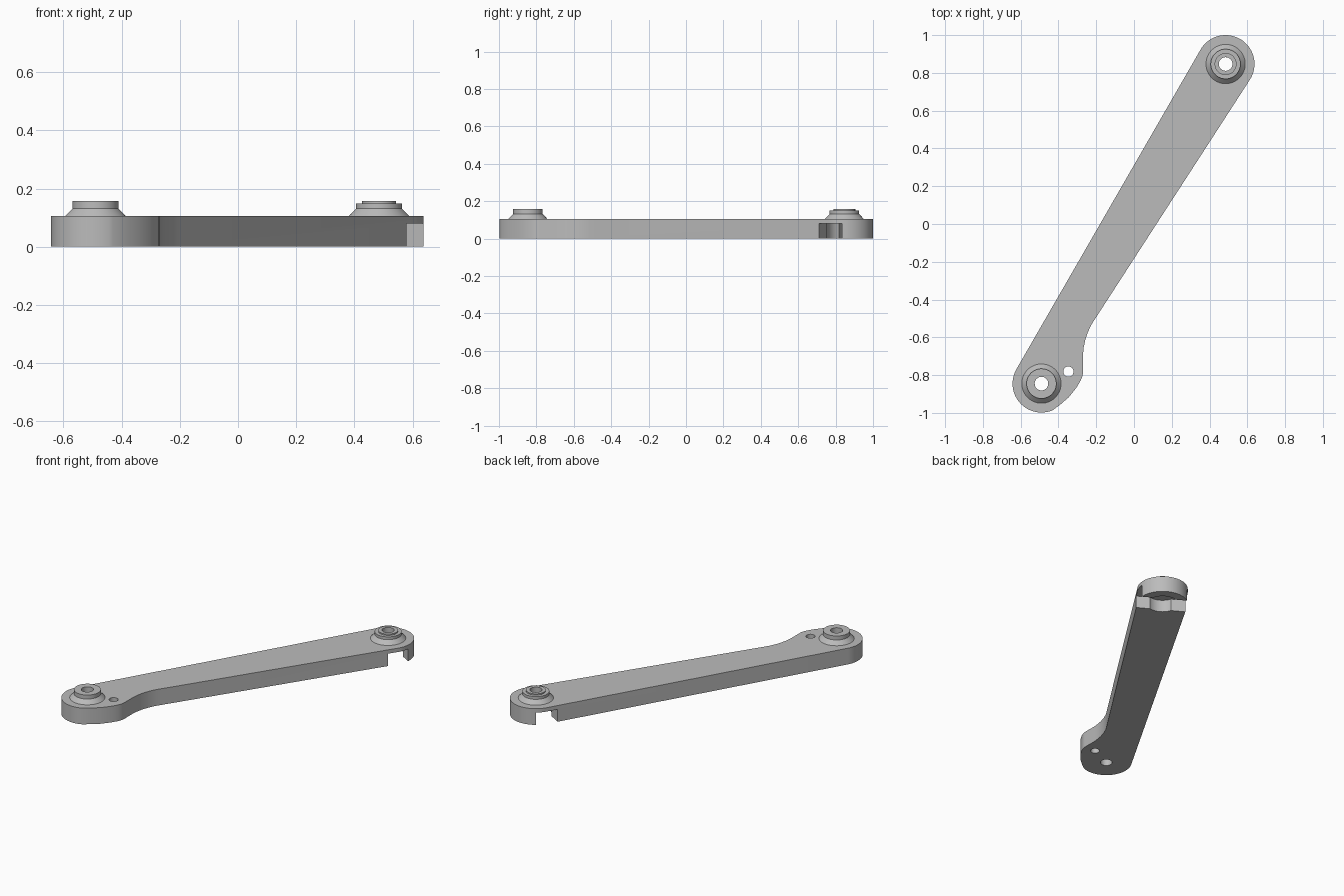
import bpy, bmesh, math
from mathutils import Vector

if "Cube" in bpy.data.objects:
    bpy.data.objects.remove(bpy.data.objects["Cube"])

TOP = 0.105          # arm thickness
POCKET = 0.08        # depth of the underside slot
R_END = 0.153        # radius of the rounded ends
R_BORE = 0.036
NEAR = Vector((-0.49, -0.845))
FAR = Vector((0.485, 0.847))
ANGLE = math.atan2(FAR.y - NEAR.y, FAR.x - NEAR.x)

grey = bpy.data.materials.new("light grey")
grey.diffuse_color = (0.5, 0.5, 0.5, 1)
grey.use_nodes = True
grey.node_tree.nodes["Principled BSDF"].inputs["Base Color"].default_value = grey.diffuse_color


def make_object(name, bm):
    bmesh.ops.recalc_face_normals(bm, faces=bm.faces)
    mesh = bpy.data.meshes.new(name)
    bm.to_mesh(mesh)
    bm.free()
    mesh.materials.append(grey)
    obj = bpy.data.objects.new(name, mesh)
    bpy.context.collection.objects.link(obj)
    return obj


def prism(name, outline, z0, z1):
    bm = bmesh.new()
    face = bm.faces.new([bm.verts.new((x, y, z0)) for x, y in outline])
    ext = bmesh.ops.extrude_face_region(bm, geom=[face])
    for v in ext["geom"]:
        if isinstance(v, bmesh.types.BMVert):
            v.co.z = z1
    return make_object(name, bm)


def arc(c, r, a0, a1, n):
    angles = [math.radians(a0 + (a1 - a0) * i / n) for i in range(n + 1)]
    return [(c[0] + r * math.cos(a), c[1] + r * math.sin(a)) for a in angles]


def lathe(name, centre, profile, steps=64):
    bm = bmesh.new()
    verts = [bm.verts.new((r, 0, z)) for r, z in profile]
    edges = [bm.edges.new(p) for p in zip(verts, verts[1:])]
    bmesh.ops.spin(bm, geom=verts + edges, cent=(0, 0, 0), axis=(0, 0, 1),
                   angle=math.tau, steps=steps, use_duplicate=False)
    bmesh.ops.remove_doubles(bm, verts=bm.verts, dist=1e-5)
    bmesh.ops.translate(bm, verts=bm.verts, vec=(centre.x, centre.y, 0))
    return make_object(name, bm)


def smooth(obj):
    bpy.ops.object.select_all(action="DESELECT")
    obj.select_set(True)
    bpy.context.view_layer.objects.active = obj
    bpy.ops.object.shade_smooth_by_angle(angle=math.radians(30))


# Arm: rounded ends, tapering bar, side lobe by the near end
outline = arc(FAR, R_END, -33, 150, 40)
outline += arc(NEAR, R_END, 150, 293, 32)
outline += [(-0.39, -0.956), (-0.345, -0.917), (-0.305, -0.867),
            (-0.282, -0.828), (-0.272, -0.803), (-0.27, -0.785)]
outline += [(-0.27, -0.69), (-0.266, -0.652), (-0.258, -0.615),
            (-0.246, -0.578), (-0.231, -0.543), (-0.214, -0.514),
            (-0.198, -0.49)]
arm = prism("arm", outline, 0, TOP)

# Cutters: bores, pin hole, cross slot and hub pocket under the far end
slot = [(FAR.x + u * math.cos(ANGLE) - v * math.sin(ANGLE),
         FAR.y + u * math.sin(ANGLE) + v * math.cos(ANGLE))
        for u, v in ((-0.07, -0.3), (0.065, -0.3), (0.065, 0.3), (-0.07, 0.3))]
cutters = [
    prism("near_bore_cutter", arc(NEAR, R_BORE, 0, 360, 48)[:-1], -0.1, 0.3),
    prism("far_bore_cutter", arc(FAR, R_BORE, 0, 360, 48)[:-1], -0.1, 0.3),
    prism("pin_hole_cutter", arc((-0.347, -0.781), 0.027, 0, 360, 32)[:-1], -0.1, 0.3),
    prism("slot_cutter", slot, -0.1, POCKET),
    prism("hub_cutter", arc(FAR, 0.095, 0, 360, 64)[:-1], -0.1, POCKET),
]
bpy.context.view_layer.objects.active = arm
for cutter in cutters:
    mod = arm.modifiers.new(cutter.name, "BOOLEAN")
    mod.operation = "DIFFERENCE"
    mod.solver = "EXACT"
    mod.object = cutter
    bpy.ops.object.modifier_apply(modifier=mod.name)
    bpy.data.objects.remove(cutter)
smooth(arm)

# Bosses: flared foot, collar and bore; the far one has a stepped top
foot = [(0.104, TOP), (0.079, 0.131)]
smooth(lathe("near_boss", NEAR, foot + [(0.079, 0.157), (R_BORE, 0.157), (R_BORE, TOP)]))
smooth(lathe("far_boss", FAR, foot + [(0.079, 0.149), (0.058, 0.149), (0.058, 0.157),
                                      (R_BORE, 0.157), (R_BORE, TOP)]))
